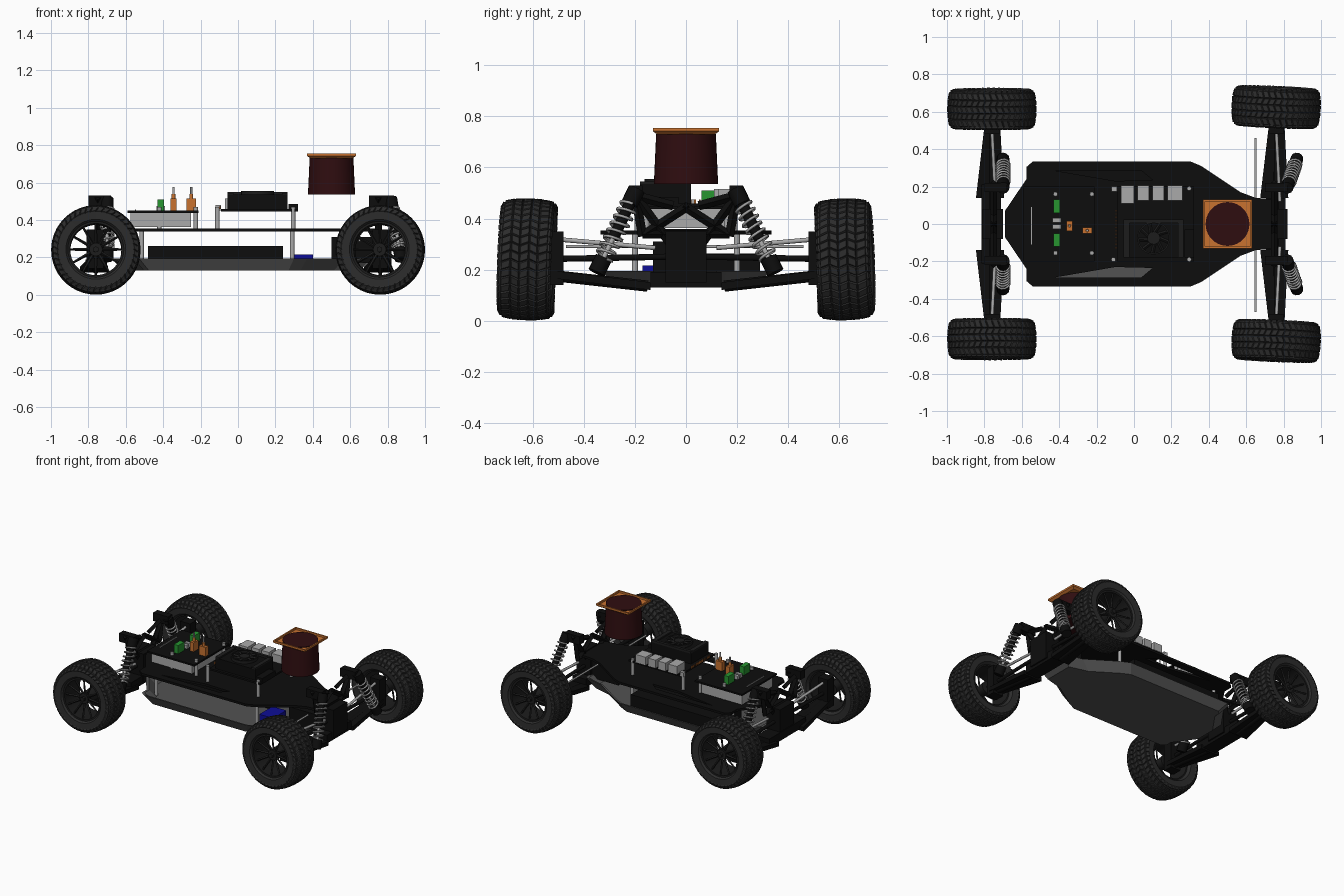
import bpy, bmesh, math
from mathutils import Vector, Matrix

if "Cube" in bpy.data.objects:
    bpy.data.objects.remove(bpy.data.objects["Cube"], do_unlink=True)


def material(name, r, g, b):
    m = bpy.data.materials.new(name)
    m.use_nodes = True
    m.diffuse_color = (r, g, b, 1)
    m.node_tree.nodes["Principled BSDF"].inputs["Base Color"].default_value = (r, g, b, 1)
    return m


BLACK = material("black plastic", .004, .004, .004)
RUBBER = material("tyre rubber", .025, .025, .025)
RIM = material("rim charcoal", .012, .012, .012)
GREY = material("chassis grey", .085, .085, .085)
LIGHT = material("light metal", .4, .4, .4)
ORANGE = material("orange", .58, .17, .03)
RED = material("dark red", .028, .004, .005)
BLUE = material("blue", .004, .004, .3)
GREEN = material("green", .02, .3, .03)
smooth = []


def finish(name, bm, mat, soft=False):
    bmesh.ops.recalc_face_normals(bm, faces=bm.faces)
    me = bpy.data.meshes.new(name)
    bm.to_mesh(me)
    bm.free()
    me.materials.append(mat)
    ob = bpy.data.objects.new(name, me)
    bpy.context.collection.objects.link(ob)
    if soft:
        smooth.append(ob)
    return ob


def box(name, xs, ys, zs, mat):
    bm = bmesh.new()
    lo, hi = Vector((xs[0], ys[0], zs[0])), Vector((xs[1], ys[1], zs[1]))
    bmesh.ops.create_cube(bm, size=1, matrix=Matrix.Translation((lo + hi) / 2) @ Matrix.Diagonal((hi - lo).to_4d()))
    return finish(name, bm, mat)


def add_rod(bm, p, q, r, r2=None, sides=12):
    p, q = Vector(p), Vector(q)
    d = q - p
    m = Matrix.Translation((p + q) / 2) @ d.to_track_quat('Z', 'Y').to_matrix().to_4x4()
    bmesh.ops.create_cone(bm, cap_ends=True, segments=sides, radius1=r, radius2=r2 or r, depth=d.length, matrix=m)


def rod(name, p, q, r, mat, r2=None, sides=12):
    bm = bmesh.new()
    add_rod(bm, p, q, r, r2, sides)
    return finish(name, bm, mat, sides > 6)


def prism(name, pts, z0, z1, mat):
    bm = bmesh.new()
    f = bm.faces.new([bm.verts.new((x, y, z0)) for x, y in pts])
    top = bmesh.ops.extrude_face_region(bm, geom=[f])["geom"]
    bmesh.ops.translate(bm, vec=(0, 0, z1 - z0), verts=[v for v in top if isinstance(v, bmesh.types.BMVert)])
    return finish(name, bm, mat)


def lathe(bm, profile, n, twist=None, closed=True):
    """Rings about the y axis; returns the faces of each band."""
    rings = []
    for i, (r, w) in enumerate(profile):
        off = twist[i] if twist else 0
        rings.append([bm.verts.new((r * math.cos((k + off) * math.tau / n), w, r * math.sin((k + off) * math.tau / n)))
                      for k in range(n)])
    bands = []
    for i in range(len(rings) if closed else len(rings) - 1):
        a, b = rings[i], rings[(i + 1) % len(rings)]
        bands.append([bm.faces.new((a[k], a[(k + 1) % n], b[(k + 1) % n], b[k])) for k in range(n)])
    return bands


def mirrored(half):
    return half + [(x, -y) for x, y in reversed(half)]


# Wheels: treaded tyre, rim barrel, thin spokes and hub
def wheel(name, matrix):
    bm = bmesh.new()
    tread = [(.222, -.09), (.23, -.052), (.232, -.018), (.232, .018), (.23, .052), (.222, .09)]
    prof = [(.143, -.08), (.16, -.1), (.2, -.102)] + tread + [(.2, .102), (.16, .1), (.143, .08)]
    bands = lathe(bm, prof, 44, [0, 0, 0, 0, .4, 0, .4, 0, .4, 0, 0, 0])
    bmesh.ops.recalc_face_normals(bm, faces=bm.faces)
    lugs = [f for band in bands[2:9] for f in band]
    bmesh.ops.inset_individual(bm, faces=lugs, thickness=.005, depth=.007)
    finish(name + "_tyre", bm, RUBBER).matrix_world = matrix
    bm = bmesh.new()
    lathe(bm, [(.146, -.082), (.152, .088), (.138, .088), (.136, -.082)], 44)
    for k in range(12):
        a = k * math.tau / 12
        c, s = math.cos(a), math.sin(a)
        add_rod(bm, (.03 * c, .05, .03 * s), (.142 * c, .07, .142 * s), .009, .006, 4)
    add_rod(bm, (0, -.04, 0), (0, .065, 0), .045, .035, 20)
    add_rod(bm, (0, .06, 0), (0, .085, 0), .016, None, 6)
    finish(name + "_rim", bm, RIM, True).matrix_world = matrix


def spring(name, p, q, r, turns):
    p, q = Vector(p), Vector(q)
    rot = (q - p).to_track_quat('Z', 'Y')
    cu = bpy.data.curves.new(name, 'CURVE')
    cu.dimensions, cu.bevel_depth, cu.bevel_resolution = '3D', .006, 1
    n = turns * 14
    sp = cu.splines.new('POLY')
    sp.points.add(n)
    for i, pt in enumerate(sp.points):
        a = i * math.tau / 14
        pt.co = (p + rot @ Vector((r * math.cos(a), r * math.sin(a), (q - p).length * i / n))).to_4d()
    cu.materials.append(LIGHT)
    bpy.context.collection.objects.link(bpy.data.objects.new(name, cu))


# Suspension at both ends and both sides
for end, e in (("right", -1), ("left", 1)):
    ax = .76 * e
    sx = -.70 if e < 0 else .82       # shock line along the length
    for side, s in (("front", -1), ("back", 1)):
        tag = f"{side}_{end}_"
        turn = math.radians(-2.5 if e > 0 else 0) + (math.pi if s < 0 else 0)
        wheel(tag + "wheel", Matrix.Translation((ax, s * (.625 if e > 0 else .615), .24))
              @ Matrix.Rotation(math.radians(2) * s, 4, 'X') @ Matrix.Rotation(turn, 4, 'Z'))
        arm = prism(tag + "lower_arm", [(ax - .085, s * .14), (ax + .065, s * .14), (ax + .045, s * .52), (ax - .04, s * .52)],
                    -.015, .015, BLACK)
        arm.matrix_world = Matrix.Translation((0, 0, .125)) @ Matrix.Shear('XY', 4, (0, 0)) 
        for v in arm.data.vertices:
            v.co.z += (abs(v.co.y) - .14) * .12 + .01
        rod(tag + "arm_rail", (ax, s * .15, .135), (ax, s * .51, .175), .022, BLACK)
        box(tag + "hub_carrier", (ax - .04, ax + .04), sorted((s * .48, s * .55)), (.14, .35), BLACK)
        rod(tag + "axle", (ax, s * .08, .25), (ax, s * .6, .24), .012, BLACK)
        rod(tag + "upper_link", (ax + .02, s * .12, .285), (ax, s * .52, .32), .009, LIGHT)
        top, low = Vector((sx, s * .2, .5)), Vector((sx + .05 * e * (e > 0), s * .345, .2))
        rod(tag + "shock_body", top, top.lerp(low, .6), .022, BLACK)
        rod(tag + "shock_shaft", top, low, .01, LIGHT)
        rod(tag + "shock_cap", top.lerp(low, -.05), top.lerp(low, .14), .034, BLACK)
        rod(tag + "shock_foot", top.lerp(low, .85), top.lerp(low, 1.04), .034, BLACK)
        spring(tag + "spring", top.lerp(low, .14), top.lerp(low, .86), .035, 8)
        # Shock tower legs and braces
        tx = .75 * e
        for i, (a, b) in enumerate([((.06, .3), (.22, .52)), ((.17, .33), (.2, .5)), ((.05, .45), (.2, .49)),
                                    ((-.01, .45), (.16, .34)), ((.0, .34), (.17, .34))]):
            rod(f"{tag}tower_brace_{i}", (tx, s * a[0], a[1]), (tx, s * b[0], b[1]), .018, BLACK, sides=4)
        box(tag + "tower_ear", (tx - .05, tx + .07), sorted((s * .17, s * .22)), (.47, .53), BLACK)
    half = .21 if e < 0 else .14
    box(end + "_bulkhead", (ax - .055, ax + .05), (-half, half), (.13, .19), BLACK)
    box(end + "_gearbox", (ax - .05, ax + .06), (-.08, .08), (.15, .35), BLACK)
box("rear_drive_case", (.5, .72), (-.13, .06), (.17, .31), BLACK)
rod("steering_tie_rod", (.65, -.47, .29), (.65, .46, .29), .006, LIGHT)

# Chassis tray with sloped walls and recessed floor
outline = mirrored([(-.68, .08), (-.56, .25), (-.56, .3), (-.53, .325), (.3, .325), (.37, .29), (.57, .16), (.72, .12)])
bm = bmesh.new()
rings = [[bm.verts.new((x * k, y * k, z)) for x, y in outline] for k, z in ((.9, .13), (1, .195), (.97, .195), (.89, .15))]
for a, b in zip(rings, rings[1:]):
    for i in range(len(a)):
        j = (i + 1) % len(a)
        bm.faces.new((a[i], a[j], b[j], b[i]))
bm.faces.new(rings[0])
bm.faces.new(rings[-1])
finish("chassis_tray", bm, GREY)

# Upper deck with two side cutouts
deck = prism("upper_deck", mirrored([(-.69, .07), (-.575, .24), (-.575, .305), (-.54, .335), (.3, .335), (.36, .31),
                                     (.57, .17), (.65, .14), (.76, .13)]), .338, .354, BLACK)
for s in (-1, 1):
    hole = prism("deck_cutter", [(-.42, s * .285), (.04, s * .285), (.1, s * .235), (-.1, s * .23)], .3, .4, BLACK)
    hole.hide_render = True
    hole.hide_viewport = True
    cut = deck.modifiers.new("cutout", 'BOOLEAN')
    cut.operation, cut.object, cut.solver = 'DIFFERENCE', hole, 'EXACT'

# Parts between tray and deck
box("battery", (-.48, .24), (.05, .29), (.15, .262), BLACK)
box("servo", (.29, .4), (-.17, -.02), (.15, .215), BLUE)
for x in (-.515, .29):
    for y in (-.2, .2):
        rod("deck_post", (x, y, .15), (x, y, .34), .012, LIGHT)

# Power controller box with board, connectors and switches
box("controller_box", (-.575, -.25), (-.17, .18), (.362, .438), LIGHT)
box("controller_board", (-.59, -.21), (-.2, .2), (.438, .45), BLACK)
for x in (-.42, -.225, -.11, .295):
    for y in (-.155 if x < -.2 else -.19, .16 if x < -.2 else .19):
        rod("standoff", (x, y, .35), (x, y, .47), .012, LIGHT)
for y in (-.085, .095):
    box("green_terminal", (-.43, -.395), (y - .035, y + .035), (.45, .51), GREEN)
for y in (-.015, .02):
    box("small_plug", (-.435, -.39), (y - .011, y + .011), (.45, .475), LIGHT)
box("edge_strip", (-.552, -.546), (-.11, .09), (.45, .456), LIGHT)
for x, y, dx, dy in ((-.345, -.01, .015, .027), (-.25, -.035, .026, .016)):
    box("switch_base", (x - dx, x + dx), (y - dy, y + dy), (.45, .515), ORANGE)
    rod("switch_collar", (x, y, .515), (x, y, .54), .01, ORANGE)
    rod("switch_lever", (x, y, .54), (x, y, .575), .006, LIGHT)

# Computer board with ports, pin header and cooling fan
box("computer_board", (-.09, .32), (-.2, .2), (.445, .458), BLACK)
box("board_connector", (.27, .32), (-.18, -.03), (.445, .485), BLACK)
for x0, x1 in ((-.07, 0), (.02, .08), (.1, .16), (.18, .26)):
    box("port", (x0, x1), (.11 if x0 < 0 else .125, .205), (.458, .515), LIGHT)
box("small_port", (-.12, -.09), (.175, .2), (.45, .48), LIGHT)
for i in range(12):
    y = -.13 + i * .018
    box("header_pin", (-.1, -.094), (y, y + .007), (.458, .475), ORANGE)
box("fan_case", (-.055, .265), (-.18, .02), (.458, .535), BLACK)
for x in (-.04, .25):
    box("fan_case_rail", (x - .015, x + .015), (-.18, .02), (.535, .545), RIM)
box("fan_case_back_rail", (-.055, .265), (.005, .025), (.535, .55), RIM)
bm = bmesh.new()
lathe(bm, [(.088, 0), (.088, .02), (.08, .02), (.08, 0)], 32)
add_rod(bm, (0, 0, 0), (0, .018, 0), .034, None, 20)
for k in range(9):
    c, s = math.cos(k * math.tau / 9), math.sin(k * math.tau / 9)
    add_rod(bm, (.03 * c, .008, .03 * s), (.078 * c - .02 * s, .008, .078 * s + .02 * c), .009, None, 4)
fan = finish("cooling_fan", bm, RIM, True)
fan.matrix_world = Matrix.Translation((.105, -.075, .535)) @ Matrix.Rotation(math.pi / 2, 4, 'X')

# Sensor tower: tapered red drum under an orange flared plate
rod("sensor_drum", (.5, 0, .535), (.5, 0, .732), .126, RED, .117, 40)
rod("sensor_plate", (.5, 0, .73), (.5, 0, .742), .16, ORANGE, .184, 4).matrix_world = (
    Matrix.Translation((.5, 0, 0)) @ Matrix.Rotation(math.pi / 4, 4, 'Z') @ Matrix.Translation((-.5, 0, 0)))
for s in (-1, 1):
    box("plate_lip_side", sorted((.5 + s * .12, .5 + s * .13)), (-.13, .13), (.742, .755), ORANGE)
    box("plate_lip_end", (.38, .62), sorted((s * .12, s * .13)), (.742, .755), ORANGE)
rod("sensor_window", (.5, 0, .74), (.5, 0, .747), .117, RED, sides=40)

# Smooth shading on the round parts
bpy.ops.object.select_all(action='DESELECT')
for ob in smooth:
    ob.select_set(True)
bpy.context.view_layer.objects.active = smooth[0]
bpy.ops.object.shade_smooth_by_angle(angle=math.radians(40))
